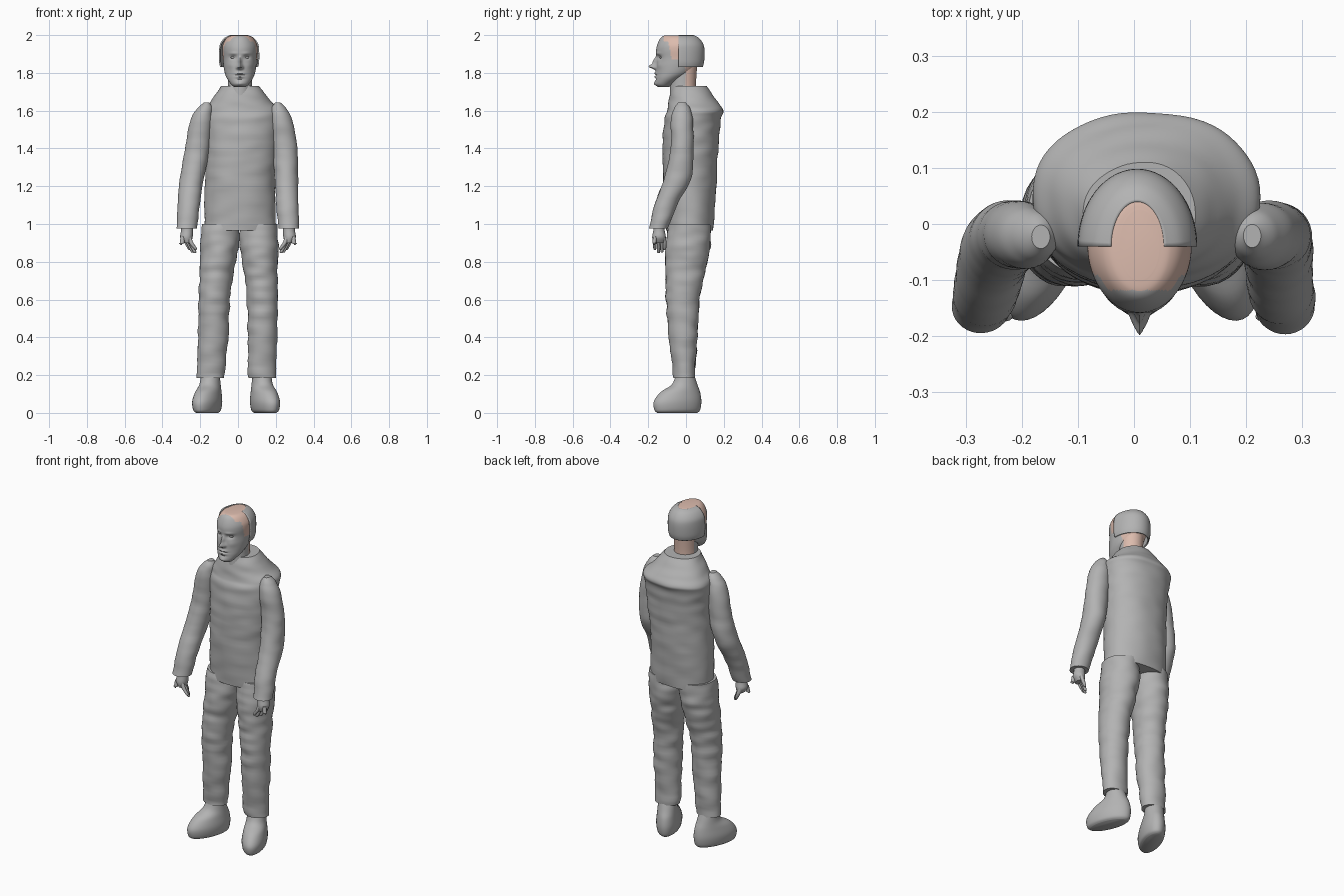
import bpy, bmesh, math
from mathutils import Vector, noise

if "Cube" in bpy.data.objects:
    bpy.data.objects.remove(bpy.data.objects["Cube"], do_unlink=True)


def material(name, rgb):
    m = bpy.data.materials.new(name)
    m.use_nodes = True
    m.diffuse_color = (*rgb, 1)
    m.node_tree.nodes["Principled BSDF"].inputs["Base Color"].default_value = (*rgb, 1)
    return m


GREY = material("plain grey", (0.45, 0.45, 0.45))
SKIN = material("skin", (0.72, 0.5, 0.42))


def smooth_rings(rings, steps):
    """Interpolate the section list with a Catmull-Rom spline."""
    out = []
    for i in range(len(rings) - 1):
        quad = [rings[max(i - 1, 0)], rings[i], rings[i + 1], rings[min(i + 2, len(rings) - 1)]]
        for k in range(steps):
            t = k / steps
            out.append([0.5 * (2 * b + (c - a) * t + (2 * a - 5 * b + 4 * c - d) * t ** 2
                               + (3 * b - a - 3 * c + d) * t ** 3) for a, b, c, d in zip(*quad)])
    return out + [list(rings[-1])]


def finish(name, bm, mats, angle=40):
    bmesh.ops.recalc_face_normals(bm, faces=bm.faces)
    me = bpy.data.meshes.new(name)
    bm.to_mesh(me)
    bm.free()
    for m in mats:
        me.materials.append(m)
    ob = bpy.data.objects.new(name, me)
    bpy.context.collection.objects.link(ob)
    bpy.ops.object.select_all(action="DESELECT")
    ob.select_set(True)
    bpy.context.view_layer.objects.active = ob
    bpy.ops.object.shade_smooth_by_angle(angle=math.radians(angle))
    return ob


def loft(name, rings, n=36, steps=5, power=2.0, turn=0.0, wrinkle=0.0, half=False,
         mats=(GREY,), edit=None):
    """Skin rounded sections (x, y, z, rx, ry); half keeps only the back arc, uncapped."""
    bm = bmesh.new()
    rows = []
    for x, y, z, rx, ry in smooth_rings(rings, steps):
        row = []
        for k in range(n + 1 if half else n):
            a = math.pi * k / n * (1 if half else 2)
            c, s = math.cos(a), math.sin(a)
            u = rx * math.copysign(abs(c) ** (2 / power), c)
            v = ry * math.copysign(abs(s) ** (2 / power), s)
            p = Vector((x + u * math.cos(turn) - v * math.sin(turn),
                        y + u * math.sin(turn) + v * math.cos(turn), z))
            if wrinkle:
                p += Vector((c, s, 0)) * wrinkle * noise.noise(Vector((p.x * 9, p.y * 9, p.z * 22)))
            row.append(bm.verts.new(p))
        rows.append(row)
    for low, high in zip(rows, rows[1:]):
        for k in range(n):
            j = (k + 1) % len(low)
            bm.faces.new((low[k], low[j], high[j], high[k]))
    if not half:
        bm.faces.new(rows[0])
        bm.faces.new(rows[-1])
    if edit:
        edit(bm)
    return finish(name, bm, mats)


def ball(name, centre, size):
    bm = bmesh.new()
    bmesh.ops.create_uvsphere(bm, u_segments=16, v_segments=10, radius=1)
    for v in bm.verts:
        v.co = Vector(centre) + Vector(a * b for a, b in zip(v.co, size))
    finish(name, bm, [GREY])


# Jacket body
loft("jacket_body", [
    (.01, .019, .965, .19, .124), (.01, .02, 1.2, .185, .14), (.018, .024, 1.4, .19, .148),
    (.02, .035, 1.55, .2, .15), (.022, .049, 1.6, .2, .149), (.016, .038, 1.645, .165, .13),
    (.01, .017, 1.73, .1, .092)], n=64, steps=10, power=2.15, wrinkle=.005)

# Limbs: sections are (distance from middle, sideways shift, y, z, rx, ry)
LEG = [(.1, .007, .018, 1.0, .1, .11), (.105, .007, .01, .88, .102, .118),
       (.116, .004, -.003, .75, .09, .105), (.127, .002, -.017, .6, .083, .088),
       (.131, -.002, -.015, .4, .079, .075), (.136, -.01, -.008, .185, .073, .056)]
ARM = [(.188, .022, -.022, 1.642, .017, .022), (.196, .02, -.022, 1.61, .04, .043),
       (.212, .017, -.022, 1.55, .058, .058), (.232, .017, -.02, 1.4, .065, .061),
       (.249, .007, -.042, 1.25, .063, .071), (.261, 0, -.107, 1.1, .059, .06),
       (.27, 0, -.145, .975, .054, .05)]
# Shoe sections: (distance along foot, z, half length, half width)
SHOE = [(.05, 0, .112, .045), (.05, .015, .128, .06), (.048, .06, .133, .067),
        (.032, .11, .11, .061), (.008, .15, .07, .054), (.005, .2, .049, .05)]
# Fingers: x at root and tip, y, tip height
FINGERS = [(.262, .226, -.165, .862), (.266, .23, -.145, .846),
           (.275, .243, -.127, .848), (.28, .258, -.113, .862), (.292, .302, -.168, .89)]
SPLAY = math.radians(22)

for side, label in ((1, "left"), (-1, "right")):
    def placed(rows):
        return [(side * d + shift, *rest) for d, shift, *rest in rows]

    loft(label + "_trouser_leg", placed(LEG), steps=10, wrinkle=.008)
    loft(label + "_sleeve", placed(ARM), steps=8, wrinkle=.004)
    ankle = side * .135 - .01
    loft(label + "_shoe", [(ankle + side * d * math.sin(SPLAY), -d * math.cos(SPLAY), z, w, h)
                           for d, z, h, w in SHOE], turn=side * SPLAY)
    # Hand
    loft(label + "_palm", placed([(.27, 0, -.143, 1.0, .03, .028), (.27, 0, -.143, .965, .031, .03),
                                  (.273, 0, -.143, .93, .033, .036), (.268, 0, -.143, .9, .02, .03)]), n=20)
    for i, (root, tip, y, low) in enumerate(FINGERS):
        mid = root * .6 + tip * .4
        loft(f"{label}_finger_{i + 1}", placed([
            (root, 0, y * .8 - .029, .935, .012, .011), (mid, 0, y, .9, .012, .01),
            (tip, 0, y, low + .008, .009, .008), (tip - .002, 0, y, low, .003, .003)]), n=12)

# Neck
def colour_neck(bm):
    for f in bm.faces:
        f.material_index = int(f.calc_center_median().y > 0)

loft("neck", [(.01, -.015, 1.66, .07, .072), (.01, -.015, 1.74, .063, .068),
              (.01, -.01, 1.85, .066, .07)], mats=(GREY, SKIN), edit=colour_neck)

# Face relief: offset from middle, height, width, tallness, push along y
RELIEF = [(0, 1.833, .012, .013, -.036), (0, 1.86, .009, .022, -.02),
          (.013, 1.828, .007, .007, -.01), (.036, 1.882, .017, .011, .011),
          (.034, 1.903, .022, .007, -.005), (.05, 1.84, .02, .018, -.004),
          (0, 1.797, .022, .006, -.008), (0, 1.779, .018, .006, -.007),
          (0, 1.788, .025, .003, .005), (0, 1.766, .02, .005, .004), (0, 1.743, .02, .01, -.006)]
MIDDLE = .01


def sculpt_head(bm):
    for v in bm.verts:
        if v.co.y < -.07:
            x, z = v.co.x - MIDDLE, v.co.z
            for d, h, w, t, push in RELIEF:
                for off in {d, -d}:
                    v.co.y += push * math.exp(-((x - off) / w) ** 2 - ((z - h) / t) ** 2)
    for f in bm.faces:
        c = f.calc_center_median()
        hairline = -.118 if c.z > 1.965 else -.085 + .2 * (1.92 - c.z)
        bare_scalp = c.z > 1.87 and c.y > hairline
        bare_nape = c.z <= 1.87 and c.y > -.005
        f.material_index = int(bare_scalp or bare_nape)


# Head sections: z, front y, back y, half width
HEAD = [(1.725, -.148, -.09, .03), (1.74, -.163, -.07, .047), (1.77, -.162, -.02, .068),
        (1.8, -.16, .03, .08), (1.84, -.157, .06, .087), (1.88, -.155, .08, .09),
        (1.92, -.158, .085, .093), (1.95, -.152, .08, .09), (1.98, -.138, .065, .074),
        (1.995, -.122, .045, .055), (1.999, -.1, .025, .035)]
loft("head", [(MIDDLE, (f + b) / 2, z, w, (b - f) / 2) for z, f, b, w in HEAD],
     n=112, steps=8, mats=(GREY, SKIN), edit=sculpt_head)
for side, label in ((1, "left"), (-1, "right")):
    ball(label + "_eye", (MIDDLE + side * .036, -.129, 1.882), (.014, .011, .007))

# Hair shell round the back of the head, open on top
hair = loft("back_hair", [(.006, -.04, 1.83, .1, .128), (.006, -.04, 1.86, .106, .136),
                          (.006, -.04, 1.92, .106, .138), (.006, -.04, 1.955, .1, .13),
                          (.006, -.04, 1.985, .078, .108), (.006, -.04, 2.0, .048, .081)],
            n=40, half=True)
shell = hair.modifiers.new("thickness", "SOLIDIFY")
shell.thickness = .008
shell.offset = -1
